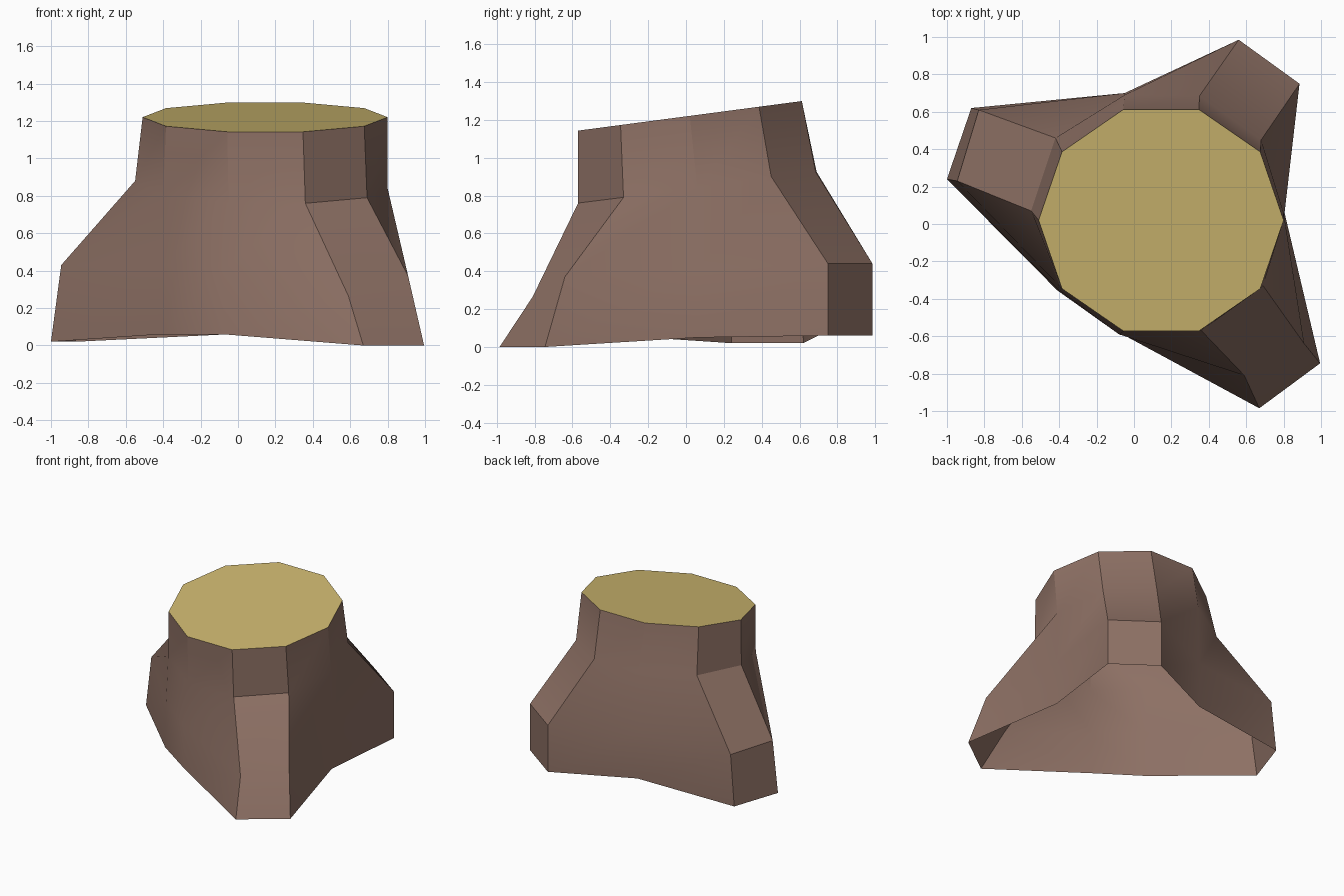
import bpy, bmesh, math

if "Cube" in bpy.data.objects:
    bpy.data.objects.remove(bpy.data.objects["Cube"])


def material(name, rgb):
    m = bpy.data.materials.new(name)
    m.diffuse_color = (*[((c / 255 + 0.055) / 1.055) ** 2.4 for c in rgb], 1)
    m.use_nodes = True
    m.node_tree.nodes["Principled BSDF"].inputs["Base Color"].default_value = m.diffuse_color
    return m


bark = material("brown bark", (141, 112, 100))
wood = material("pale cut wood", (205, 183, 111))

# Cut top: regular ten-sided ring, tilted up towards the back
angles = [math.radians(108 - 36 * k) for k in range(10)]
top = []
for a in angles:
    x, y = 0.145 + 0.655 * math.cos(a), 0.02 + 0.655 * 0.95 * math.sin(a)
    top.append((x, y, 1.218 + 0.132 * y))

# Neck ring, where the trunk starts to flare
neck = [(-.05, .69, .925), (.35, .685, .925), (.68, .45, .90), (.80, .06, .84),
        (.69, -.33, .79), (.36, -.57, .76), (-.05, -.57, .76), (-.40, -.33, .80),
        (-.55, .07, .88), (-.42, .46, .91)]

# Root shoulders: pairs 1-2, 4-5 and 8-9 are the three roots
shoulder = [(-.05, .70, .43), (.56, .985, .44), (.885, .75, .44), (.805, .06, .41),
            (.91, -.64, .37), (.59, -.81, .265), (-.08, -.59, .41), (-.405, -.35, .43),
            (-.945, .23, .43), (-.83, .61, .43)]

# Foot ring, open underneath
foot = [(-.05, .70, .06), (.56, .985, .06), (.885, .75, .06), (.805, .06, .05),
        (.995, -.745, 0), (.67, -.985, 0), (-.08, -.58, .06), (-.41, -.355, .06),
        (-1.0, .24, .02), (-.87, .62, .02)]

bm = bmesh.new()
rings = [[bm.verts.new(p) for p in ring] for ring in (top, neck, shoulder, foot)]
for up, low in zip(rings, rings[1:]):
    for i in range(10):
        j = (i + 1) % 10
        bm.faces.new((up[i], up[j], low[j], low[i]))
cap = bm.faces.new(list(reversed(rings[0])))
cap.material_index = 1
for e in cap.edges:
    e.smooth = False

mesh = bpy.data.meshes.new("tree_stump")
bm.to_mesh(mesh)
bm.free()
mesh.materials.append(bark)
mesh.materials.append(wood)
stump = bpy.data.objects.new("tree_stump", mesh)
bpy.context.collection.objects.link(stump)

# Soft shading on shallow creases, crisp elsewhere
bpy.context.view_layer.objects.active = stump
stump.select_set(True)
bpy.ops.object.shade_smooth_by_angle(angle=math.radians(30))
